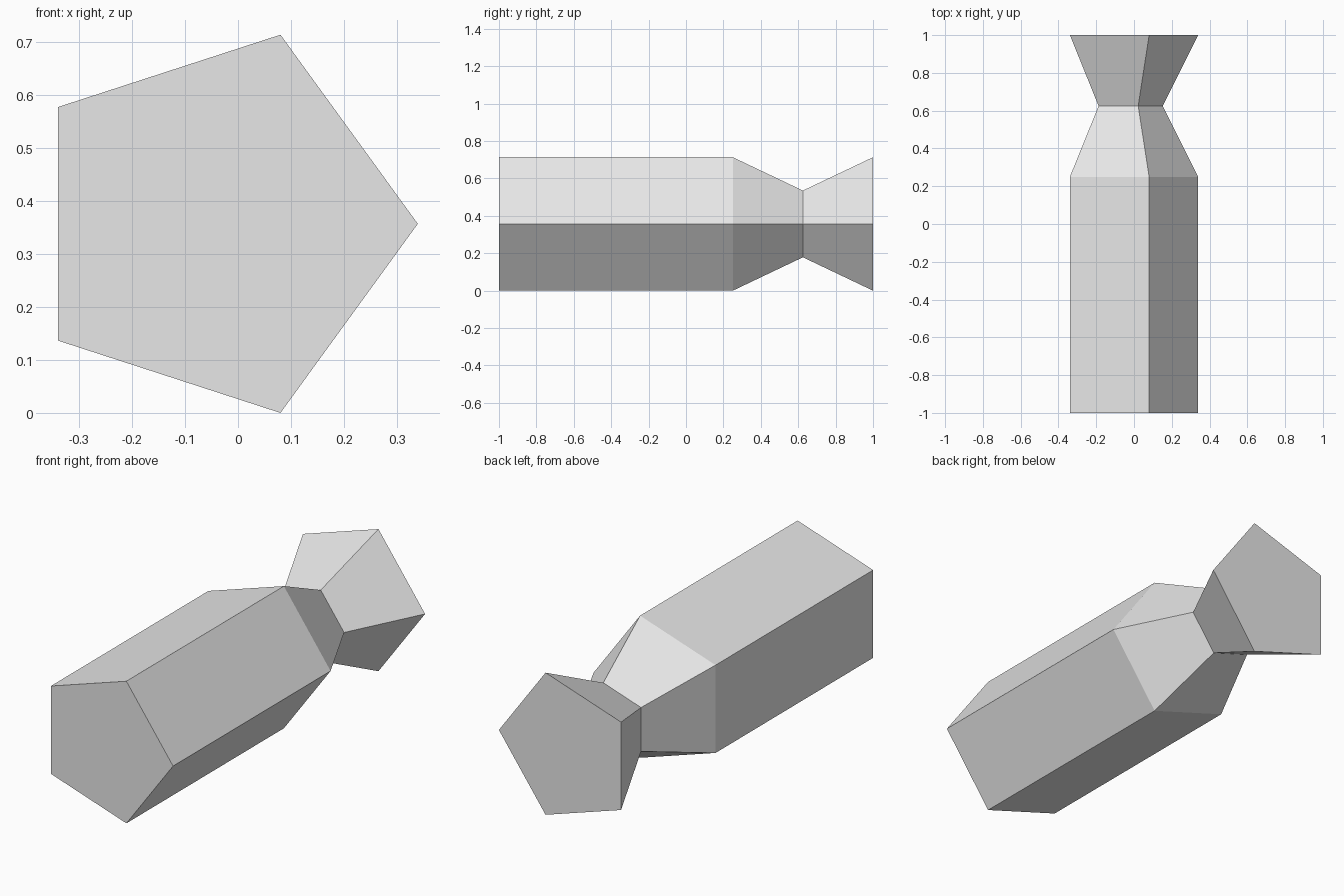
import bpy, bmesh, math

if "Cube" in bpy.data.objects:
    bpy.data.objects.remove(bpy.data.objects["Cube"])

SIDES = 5
R = 0.3752
CX = -R * (1 - math.cos(math.pi / SIDES)) / 2   # centres the pentagon's width on x = 0
CZ = R * math.sin(2 * math.pi / SIDES)          # rests the pentagon on z = 0
SECTIONS = [(-1.0, 1.0), (0.25, 1.0), (0.625, 0.5), (1.0, 1.0)]  # y, scale

grey = bpy.data.materials.new("light grey")
grey.diffuse_color = (0.8, 0.8, 0.8, 1)
grey.use_nodes = True
grey.node_tree.nodes["Principled BSDF"].inputs["Base Color"].default_value = grey.diffuse_color

# Pentagonal body with pinched neck and flared end
bm = bmesh.new()
rings = []
for y, s in SECTIONS:
    angles = [2 * math.pi * i / SIDES for i in range(SIDES)]
    rings.append([bm.verts.new((CX + R * s * math.cos(a), y, CZ + R * s * math.sin(a)))
                  for a in angles])
for a, b in zip(rings, rings[1:]):
    for i in range(SIDES):
        j = (i + 1) % SIDES
        bm.faces.new((a[i], a[j], b[j], b[i]))
bm.faces.new(rings[0])
bm.faces.new(rings[-1])
bmesh.ops.recalc_face_normals(bm, faces=bm.faces)

mesh = bpy.data.meshes.new("necked_prism")
bm.to_mesh(mesh)
bm.free()
mesh.materials.append(grey)
bpy.context.collection.objects.link(bpy.data.objects.new("necked_prism", mesh))
